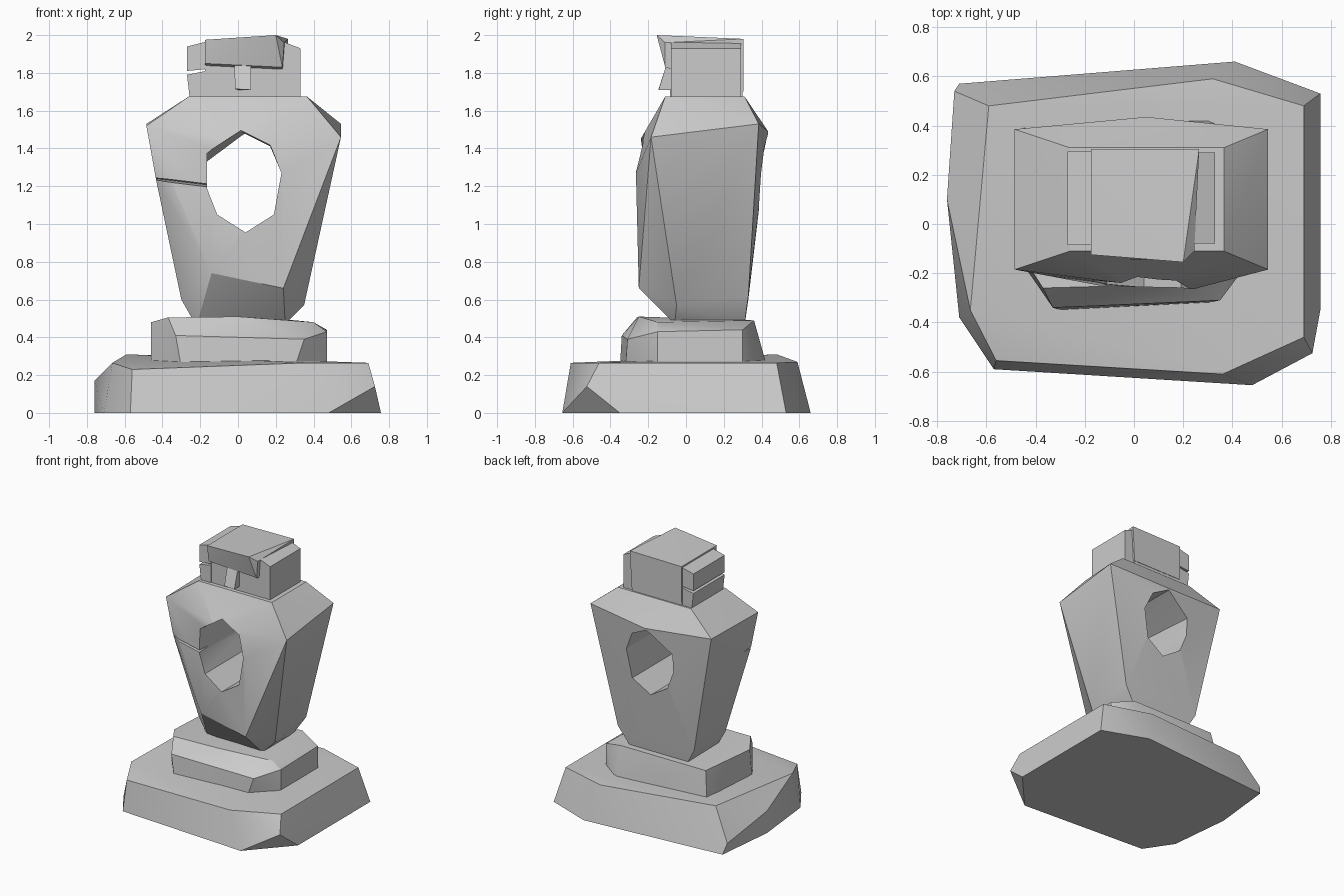
import bpy, bmesh, math


def hull(name, points):
    """Faceted stone block: convex hull of its corner points."""
    bm = bmesh.new()
    for p in points:
        bm.verts.new(p)
    res = bmesh.ops.convex_hull(bm, input=bm.verts[:])
    loose = {g for g in res["geom_interior"] + res["geom_unused"]
             if isinstance(g, bmesh.types.BMVert)}
    bmesh.ops.delete(bm, geom=list(loose), context='VERTS')
    bmesh.ops.recalc_face_normals(bm, faces=bm.faces[:])
    mesh = bpy.data.meshes.new(name)
    bm.to_mesh(mesh)
    bm.free()
    ob = bpy.data.objects.new(name, mesh)
    bpy.context.collection.objects.link(ob)
    return ob


def block(name, x, y, z, taper=0.0):
    """Box between ranges; taper pulls the outer top corners down."""
    return hull(name, [(a, b, c - (taper if c == z[1] and a == x[1] else 0))
                       for a in x for b in y for c in z])


def activate(ob):
    bpy.ops.object.select_all(action='DESELECT')
    ob.select_set(True)
    bpy.context.view_layer.objects.active = ob


def cut(ob, cutter):
    cutter.hide_render = True
    mod = ob.modifiers.new("cut", 'BOOLEAN')
    mod.operation, mod.solver, mod.object = 'DIFFERENCE', 'EXACT', cutter
    activate(ob)
    bpy.ops.object.modifier_apply(modifier=mod.name)
    bpy.data.objects.remove(cutter)


# Broad chipped base slab
base = hull("base_slab", [
    (-.71, -.38, 0), (-.76, .10, 0), (-.71, .57, 0), (.41, .66, 0),
    (.757, .53, 0), (.757, -.35, 0), (.48, -.655, 0), (-.57, -.59, 0),
    (.725, -.525, .14), (-.76, .10, .17), (-.73, .54, .08),
    (.69, .48, .265), (.69, -.46, .265), (.36, -.61, .265),
    (-.56, -.555, .23), (-.665, -.35, .265), (-.59, .48, .31), (.32, .59, .27)])

# Smaller second step
step = hull("upper_step", [
    (-.46, -.15, .24), (-.30, -.35, .24), (.30, -.32, .24), (.47, -.15, .24),
    (.47, .30, .24), (.30, .43, .24), (-.46, .40, .24),
    (-.33, -.34, .41), (.35, -.31, .39), (.47, -.15, .43), (.47, .30, .44),
    (-.46, -.12, .48), (-.37, -.26, .505), (0, -.25, .51), (.40, -.15, .48),
    (.30, .36, .49), (-.42, .36, .49)])

# Torso: wide shoulders tapering to a narrow foot
torso = hull("torso", [
    (-.26, -.11, 1.675), (.365, -.11, 1.675), (.365, .31, 1.675), (-.26, .31, 1.675),
    (-.485, -.185, 1.52), (-.485, .385, 1.53), (.545, -.185, 1.46), (.545, .385, 1.53),
    (.05, .435, 1.49), (.24, -.265, 1.27), (-.05, -.24, 1.45), (-.435, -.17, 1.24),
    (-.14, -.25, .74), (.24, -.25, .66), (.35, -.05, .57), (.35, .33, .62),
    (-.30, -.05, .60), (-.30, .33, .60),
    (-.22, -.05, .46), (.25, -.06, .47), (.25, .31, .47), (-.22, .31, .46)])

# Faceted hole through the chest
front = [(.01, 1.50), (.17, 1.42), (.23, 1.27), (.19, 1.05), (.04, .955),
         (-.11, 1.05), (-.165, 1.19), (-.165, 1.385)]
back = [(.04, 1.475), (.17, 1.41)] + front[2:7] + [(-.165, 1.32)]
cut(torso, hull("hole_cutter", [(x, -.4, z) for x, z in front]
                + [(x, .55, z) for x, z in back]))

# Crack running from the hole to the side
cut(torso, hull("crack_cutter", [
    (-.52, -.40, 1.235), (-.52, -.40, 1.265), (-.10, -.40, 1.175), (-.10, -.40, 1.21),
    (-.52, -.08, 1.25), (-.10, -.12, 1.20)]))

# Head core, brow cap, nose
head = block("head", (-.175, .25), (-.08, .30), (1.65, 1.95))
brow = hull("brow_cap", [
    (-.175, -.11, 1.85), (.235, -.11, 1.83), (-.175, -.125, 1.975), (.20, -.155, 2.0),
    (.245, -.11, 1.96), (.265, .305, 1.98), (-.175, .305, 1.975),
    (.25, .305, 1.70), (-.175, .305, 1.70)])
nose = hull("nose", [
    (-.02, -.105, 1.84), (.07, -.105, 1.84), (-.015, -.145, 1.715), (.07, -.145, 1.71),
    (-.02, -.06, 1.84), (.07, -.06, 1.84), (-.01, -.06, 1.71), (.07, -.06, 1.71)])

# Side ear blocks; the left one is split by a crack
ear_r = block("right_ear", (.24, .33), (-.08, .29), (1.66, 1.965), .035)
ear_l = hull("left_upper_ear", [(x, y, z) for y in (-.085, .295) for x, z in
             ((-.27, 1.81), (-.27, 1.94), (-.17, 1.965), (-.17, 1.82))])
jaw_l = hull("left_lower_ear", [(x, y, z) for y in (-.085, .295) for x, z in
             ((-.27, 1.79), (-.255, 1.66), (-.17, 1.66), (-.17, 1.81))])

# Soft shading across shallow facets, crisp elsewhere
for ob in (base, step, torso, head, brow, nose, ear_r, ear_l, jaw_l):
    activate(ob)
    bpy.ops.object.shade_smooth_by_angle(angle=math.radians(28))
